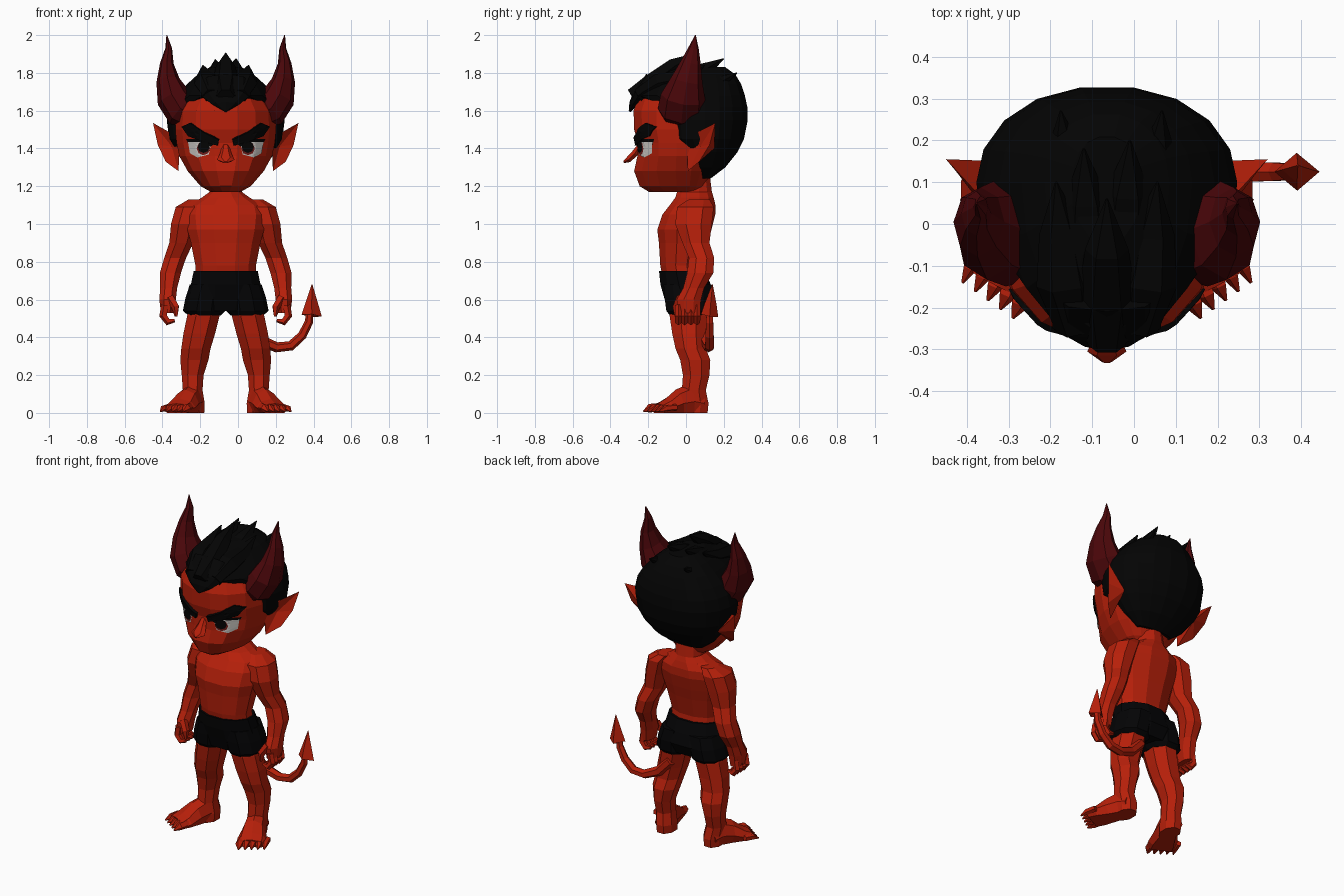
import bpy, bmesh, math
from mathutils import Vector
from mathutils.bvhtree import BVHTree

CX = -0.065  # the body's mirror plane (the tail widens one side)


def material(name, rgb):
    m = bpy.data.materials.new(name)
    m.diffuse_color = (*rgb, 1)
    return m


RED = material("red skin", (0.47, 0.014, 0.003))
HORN = material("dark red horn", (0.07, 0.002, 0.003))
HAIR = material("black hair", (0.0012, 0.0012, 0.0012))
CLOTH = material("black cloth", (0.0012, 0.0012, 0.0016))
WHITE = material("eye white", (0.62, 0.60, 0.57))
IRIS = material("iris red", (0.16, 0.012, 0.01))


def finish(name, bm, mat):
    bmesh.ops.recalc_face_normals(bm, faces=bm.faces)
    me = bpy.data.meshes.new(name)
    bm.to_mesh(me)
    bm.free()
    me.materials.append(mat)
    ob = bpy.data.objects.new(name, me)
    bpy.context.collection.objects.link(ob)
    return ob


def skin(name, rings, mat):
    """Join rings of points into a closed skin."""
    bm = bmesh.new()
    vs = [[bm.verts.new(p) for p in r] for r in rings]
    n = len(vs[0])
    for a, b in zip(vs, vs[1:]):
        for i in range(n):
            j = (i + 1) % n
            bm.faces.new((a[i], a[j], b[j], b[i]))
    bm.faces.new(vs[0])
    bm.faces.new(vs[-1])
    return finish(name, bm, mat)


def loft(name, rows, mat, n=10, s=1, yc=None):
    """Rows of (z, centre x, front y, back y, half width[, front roundness])."""
    rings = []
    for z, cx, yf, yb, hw, *p in rows:
        c = (yf + yb) / 2 if yc is None else max(yf, min(yb, yc))
        ring = []
        for i in range(n):
            t = 2 * math.pi * (i + 0.5) / n
            sn, cs = math.sin(t), math.cos(t)
            e = p[0] if p and cs < 0 else 0.9
            x = math.copysign(abs(sn) ** e, sn) * hw
            ring.append((CX + s * (cx + x), c + cs * ((yb - c) if cs > 0 else (c - yf)), z))
        rings.append(ring)
    return skin(name, rings, mat)


def tube(name, pts, mat, n=6, s=1, ref=(0, 1, 0)):
    """Points of (x, y, z, radius across, radius along ref)."""
    P = [Vector(p[:3]) for p in pts]
    rings = []
    for i, p in enumerate(pts):
        t = (P[min(i + 1, len(P) - 1)] - P[max(i - 1, 0)]).normalized()
        side = t.cross(Vector(ref)).normalized()
        up = side.cross(t)
        ring = []
        for k in range(n):
            a = 2 * math.pi * k / n
            q = P[i] + side * p[3] * math.cos(a) + up * p[4] * math.sin(a)
            ring.append((CX + s * q.x, q.y, max(q.z, 0)))
        rings.append(ring)
    return skin(name, rings, mat)


# torso, neck and shorts
loft("torso", [(.68, 0, -.12, .10, .165), (.78, 0, -.14, .09, .165), (.90, 0, -.148, .12, .19),
               (.97, 0, -.157, .14, .21), (1.05, 0, -.13, .16, .22), (1.10, 0, -.09, .16, .205),
               (1.14, 0, -.06, .15, .13), (1.17, 0, -.05, .14, .088), (1.25, 0, -.05, .13, .08)], RED, 12)
loft("shorts", [(.75, 0, -.147, .108, .175), (.68, 0, -.14, .135, .19), (.61, 0, -.12, .155, .205),
                (.54, 0, -.10, .12, .16)], CLOTH, 12)

# head
head = loft("head", [(1.17, 0, -.20, .08, .08), (1.20, 0, -.25, .10, .135), (1.28, 0, -.28, .14, .205),
                     (1.36, 0, -.262, .20, .25), (1.43, 0, -.26, .25, .265), (1.50, 0, -.28, .28, .272),
                     (1.60, 0, -.283, .28, .265), (1.69, 0, -.25, .27, .20), (1.75, 0, -.15, .2, .12)],
            RED, 16, yc=0)
tube("nose", [(0, -.235, 1.43, .015, .012), (0, -.27, 1.375, .03, .02),
              (0, -.305, 1.34, .047, .018), (0, -.33, 1.327, .012, .006)], RED, 6)

# hair cap, narrow at the nape, with sideburns and a pointed front
loft("hair", [(1.24, 0, .05, .13, .12), (1.30, 0, .03, .21, .20, .7), (1.38, 0, -.02, .275, .265, .5),
              (1.45, 0, -.09, .31, .30, .35), (1.55, 0, -.10, .33, .312, .35), (1.62, 0, -.13, .328, .295, .4),
              (1.68, 0, -.295, .315, .258, 1.1), (1.74, 0, -.255, .295, .205, 1.0),
              (1.79, 0, -.16, .265, .15, 1), (1.83, 0, -.05, .21, .085, 1)], HAIR, 18, yc=.1)
# swept-back locks with raised tips
for i, (x, zt, yt) in enumerate([(0, 1.905, .06), (.05, 1.875, .20), (-.05, 1.87, .18), (.11, 1.84, .10),
                                 (-.11, 1.84, .10), (.12, 1.80, .27), (-.10, 1.80, .27)]):
    y0 = yt - .35
    tube(f"hair_lock_{i}", [(x * .7, y0, 1.68, .045, .04), (x * .9, y0 + .11, 1.745, .07, .06),
                            (x, y0 + .23, zt - .07, .052, .05), (x * 1.1, yt, zt, .003, .003)],
         HAIR, 6, ref=(0, 0, 1))
tube("hair_peak", [(0, -.17, 1.75, .13, .06), (0, -.25, 1.68, .13, .035), (0, -.28, 1.635, .075, .022),
                   (0, -.298, 1.595, .006, .006)], HAIR, 8)

# face plates laid on the head's surface
tree = BVHTree.FromPolygons([v.co for v in head.data.vertices], [p.vertices for p in head.data.polygons])


def plate(name, pts, mat, off, s):
    bm = bmesh.new()
    bm.faces.new([bm.verts.new((CX + s * x, -1, z)) for x, z in pts])
    bmesh.ops.poke(bm, faces=bm.faces[:])
    bmesh.ops.subdivide_edges(bm, edges=bm.edges[:], cuts=2, use_grid_fill=True)
    for v in bm.verts:
        hit = tree.ray_cast(v.co, Vector((0, 1, 0)))[0]
        v.co.y = (hit.y if hit else -.2) - off
    ob = finish(name, bm, mat)
    if sum(p.normal.y for p in ob.data.polygons) > 0:
        ob.data.flip_normals()
    return ob


def disc(x, z, r, n=8):
    return [(x + r * math.cos(2 * math.pi * i / n), z + r * math.sin(2 * math.pi * i / n)) for i in range(n)]


for s, side in ((-1, "right"), (1, "left")):
    # eyes and brows
    plate(f"{side}_eye_rim", [(.065, 1.42), (.10, 1.395), (.19, 1.41), (.21, 1.45), (.13, 1.45)], HAIR, .004, s)
    plate(f"{side}_eye_white", [(.08, 1.41), (.09, 1.368), (.15, 1.352), (.19, 1.375), (.20, 1.435), (.13, 1.435)],
          WHITE, .007, s)
    plate(f"{side}_iris", disc(.118, 1.40, .036), IRIS, .010, s)
    plate(f"{side}_pupil", disc(.117, 1.408, .032), HAIR, .013, s)
    brow = plate(f"{side}_brow", [(.045, 1.415), (.035, 1.445), (.12, 1.485), (.19, 1.535), (.235, 1.515),
                                  (.20, 1.465), (.12, 1.435)], HAIR, .016, s)
    mod = brow.modifiers.new("thickness", "SOLIDIFY")
    mod.thickness = .03
    mod.offset = -1

    # pointed ear with a hollow
    bm = bmesh.new()
    rim = [bm.verts.new((CX + s * x, y, z)) for x, y, z in
           [(.245, .005, 1.40), (.27, .03, 1.47), (.385, .155, 1.535), (.36, .125, 1.42),
            (.318, .07, 1.33), (.25, .01, 1.28)]]
    for x, y, z in ((.285, .075, 1.41), (.26, .15, 1.40)):
        mid = bm.verts.new((CX + s * x, y, z))
        for a, b in zip(rim, rim[1:] + rim[:1]):
            bm.faces.new((a, b, mid))
    finish(f"{side}_ear", bm, RED)

    # horn
    tube(f"{side}_horn", [(.165, -.03, 1.57, .085, .10), (.232, -.025, 1.605, .097, .125),
                          (.278, -.015, 1.67, .09, .12), (.306, .005, 1.76, .062, .085),
                          (.312, .025, 1.85, .036, .055), (.302, .04, 1.93, .018, .028),
                          (.312, .05, 2.0, .002, .002)], HORN, 8, s)

    # arm with curled fingers and thumb
    loft(f"{side}_arm", [(1.13, .15, .01, .13, .05), (1.09, .19, -.055, .155, .08), (1.0, .215, -.065, .145, .08),
                         (.90, .235, -.025, .13, .068), (.82, .268, .01, .155, .062), (.74, .293, 0, .15, .06),
                         (.66, .302, -.02, .10, .048), (.60, .308, -.055, .085, .047), (.53, .31, -.045, .075, .035)],
         RED, 8, s)
    for i, y in enumerate((-.04, -.007, .026, .058)):
        tube(f"{side}_finger_{i}", [(.32, y, .57, .022, .02), (.33, y, .515, .022, .019),
                                    (.305, y, .482, .02, .018), (.27, y, .49, .01, .01)], RED, 5, s)
    tube(f"{side}_thumb", [(.295, -.03, .61, .024, .024), (.265, -.05, .56, .022, .022),
                           (.262, -.052, .51, .008, .008)], RED, 5, s)

    # shorts leg, then the bare leg
    loft(f"{side}_shorts_leg", [(.68, .09, -.125, .14, .10), (.61, .105, -.12, .15, .108),
                                (.54, .115, -.11, .14, .112), (.515, .112, -.09, .115, .085)], CLOTH, 10, s)
    loft(f"{side}_leg", [(.57, .11, -.08, .10, .08), (.515, .118, -.095, .12, .092), (.42, .14, -.08, .112, .09),
                         (.34, .158, -.062, .112, .083), (.28, .166, -.037, .135, .08), (.20, .175, -.022, .13, .062),
                         (.12, .175, -.027, .11, .056), (.05, .165, -.03, .125, .058), (.0, .165, -.03, .12, .055)],
         RED, 8, s)

    # foot turned outward, with pointed toes
    tube(f"{side}_foot", [(.165, .09, .05, .05, .05), (.175, .03, .06, .06, .10), (.205, -.04, .05, .07, .075),
                          (.235, -.10, .03, .085, .045), (.258, -.145, .02, .085, .03)], RED, 8, s, (0, 0, 1))
    for i in range(5):
        f = i / 4
        x, y, r = .20 + .12 * f, -.165 + .085 * f, .024 - .006 * f
        tube(f"{side}_toe_{i}", [(x - .01, y + .03, .03, r, r), (x + .008, y - .025, .025, r, r),
                                 (x + .025, y - .06, .008, .004, .004)], RED, 5, s, (0, 0, 1))

# tail and its barbed tip
tube("tail", [(.10, .10, .47, .03, .03), (.18, .105, .385, .03, .03), (.27, .12, .347, .027, .028),
              (.345, .125, .355, .026, .027), (.405, .125, .41, .024, .025), (.44, .125, .48, .022, .022),
              (.447, .125, .55, .018, .018)], RED, 6)
tube("tail_tip", [(.452, .125, .545, .012, .012), (.455, .125, .515, .054, .046),
                  (.455, .13, .575, .035, .032), (.457, .14, .68, .002, .002)], RED, 4)
